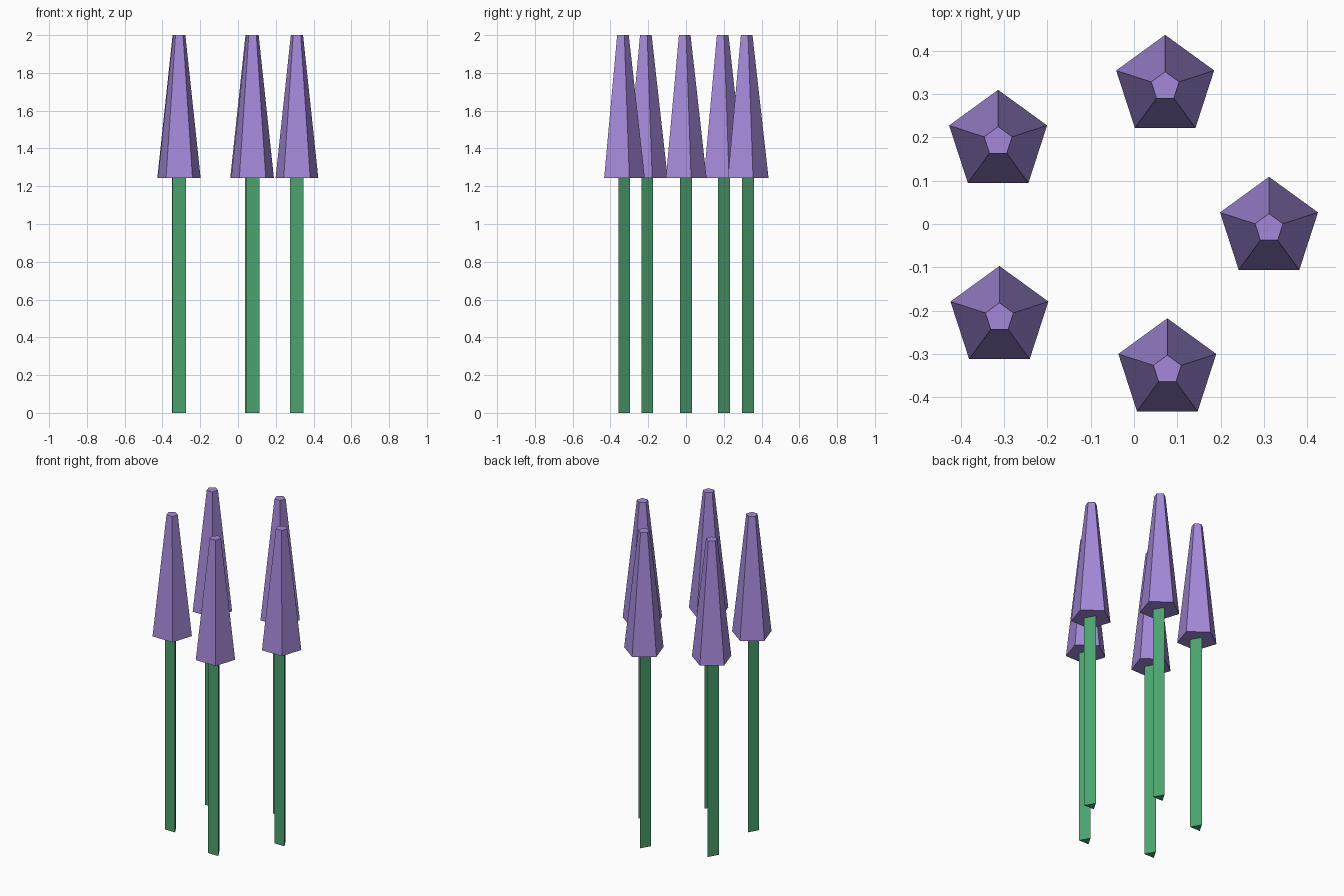
import bpy, math

if "Cube" in bpy.data.objects:
    bpy.data.objects.remove(bpy.data.objects["Cube"])

def material(name, rgb):
    m = bpy.data.materials.new(name)
    m.diffuse_color = (*rgb, 1.0)
    m.use_nodes = True
    m.node_tree.nodes["Principled BSDF"].inputs["Base Color"].default_value = m.diffuse_color
    return m

purple = material("lavender purple", (0.37, 0.25, 0.70))
green = material("stem green", (0.07, 0.37, 0.155))

BLOOM_Z, TOP_Z = 1.243, 2.0

def prism(name, sides, r_bottom, r_top, x, y, z0, z1, mat):
    """Straight or tapered flat-sided column with one corner towards +y."""
    bpy.ops.mesh.primitive_cone_add(vertices=sides, radius1=r_bottom, radius2=r_top,
                                    depth=z1 - z0, location=(x, y, (z0 + z1) / 2))
    ob = bpy.context.object
    # turn the mesh so its first corner points to +y
    v = ob.data.vertices[0].co
    ob.rotation_euler.z = math.pi / 2 - math.atan2(v.y, v.x)
    ob.name = name
    ob.data.materials.append(mat)
    return ob

# Five flowers in a loose ring
spots = [(0.072, 0.318), (-0.314, 0.191), (-0.311, -0.216), (0.077, -0.337), (0.312, -0.010)]
for i, (x, y) in enumerate(spots, 1):
    # three-sided stem
    prism(f"stem_{i}", 3, 0.041, 0.041, x, y, 0.0, BLOOM_Z, green)
    # five-sided tapered bloom
    prism(f"bloom_{i}", 5, 0.119, 0.034, x, y, BLOOM_Z, TOP_Z, purple)
